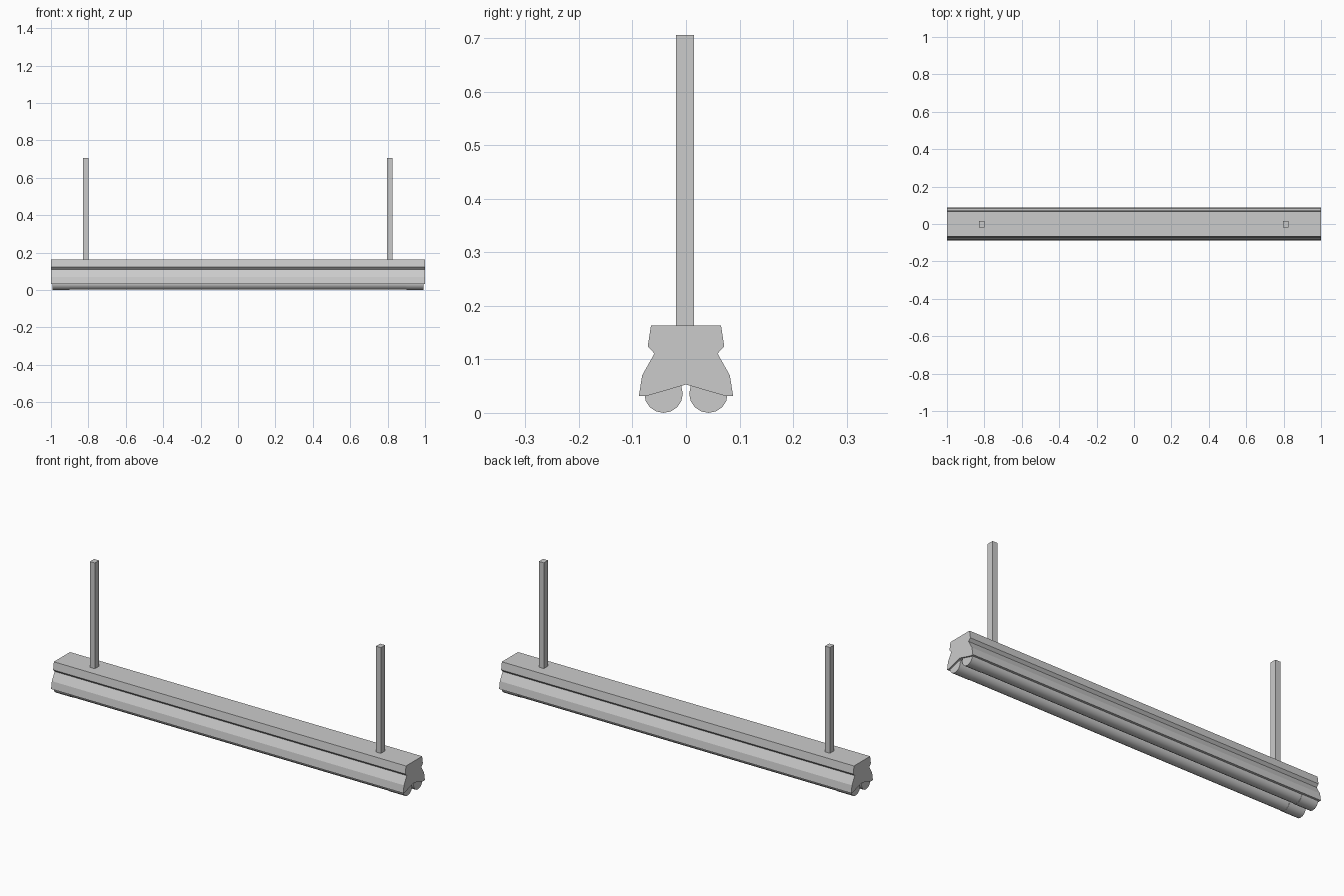
import bpy, bmesh, math
from mathutils import Matrix

if "Cube" in bpy.data.objects:
    bpy.data.objects.remove(bpy.data.objects["Cube"])


def finish(bm, name, smooth=False):
    bmesh.ops.recalc_face_normals(bm, faces=bm.faces)
    mesh = bpy.data.meshes.new(name)
    bm.to_mesh(mesh)
    bm.free()
    obj = bpy.data.objects.new(name, mesh)
    bpy.context.collection.objects.link(obj)
    if smooth:
        bpy.ops.object.select_all(action='DESELECT')
        obj.select_set(True)
        bpy.context.view_layer.objects.active = obj
        bpy.ops.object.shade_smooth_by_angle(angle=math.radians(40))
    return obj


# Housing: symmetric (y, z) cross-section extruded along x
half = [(0.0655, 0.163), (0.0715, 0.124), (0.059, 0.111),
        (0.082, 0.07), (0.088, 0.032), (0.072, 0.032)]
profile = half + [(0, 0.053)] + [(-y, z) for y, z in reversed(half)]
bm = bmesh.new()
face = bm.faces.new([bm.verts.new((-1, y, z)) for y, z in profile])
ext = bmesh.ops.extrude_face_region(bm, geom=[face], use_keep_orig=True)
for v in ext["geom"]:
    if isinstance(v, bmesh.types.BMVert):
        v.co.x = 1
finish(bm, "housing")


# Lamp tubes: thin glass tube with slightly wider end caps, lathed along x
def lamp(name, y, z):
    stations = [(-0.993, 0.036), (-0.9, 0.036), (-0.9, 0.0345),
                (0.9, 0.0345), (0.9, 0.036), (0.993, 0.036)]
    sides = 16
    bm = bmesh.new()
    rings = [[bm.verts.new((x, y + r * math.sin(2 * math.pi * i / sides),
                            z + r * math.cos(2 * math.pi * i / sides)))
              for i in range(sides)] for x, r in stations]
    for a, b in zip(rings, rings[1:]):
        for i in range(sides):
            j = (i + 1) % sides
            bm.faces.new((a[i], a[j], b[j], b[i]))
    bm.faces.new(rings[0])
    bm.faces.new(rings[-1])
    finish(bm, name, smooth=True)


lamp("front_lamp_tube", -0.042, 0.036)
lamp("back_lamp_tube", 0.042, 0.036)


# Hanging rods
def rod(name, x):
    z0, z1 = 0.16, 0.706
    bm = bmesh.new()
    bmesh.ops.create_cube(bm, size=1, matrix=Matrix.Translation((x, -0.002, (z0 + z1) / 2))
                          @ Matrix.Diagonal((0.028, 0.034, z1 - z0, 1)))
    finish(bm, name)


rod("left_hanging_rod", -0.814)
rod("right_hanging_rod", 0.811)
